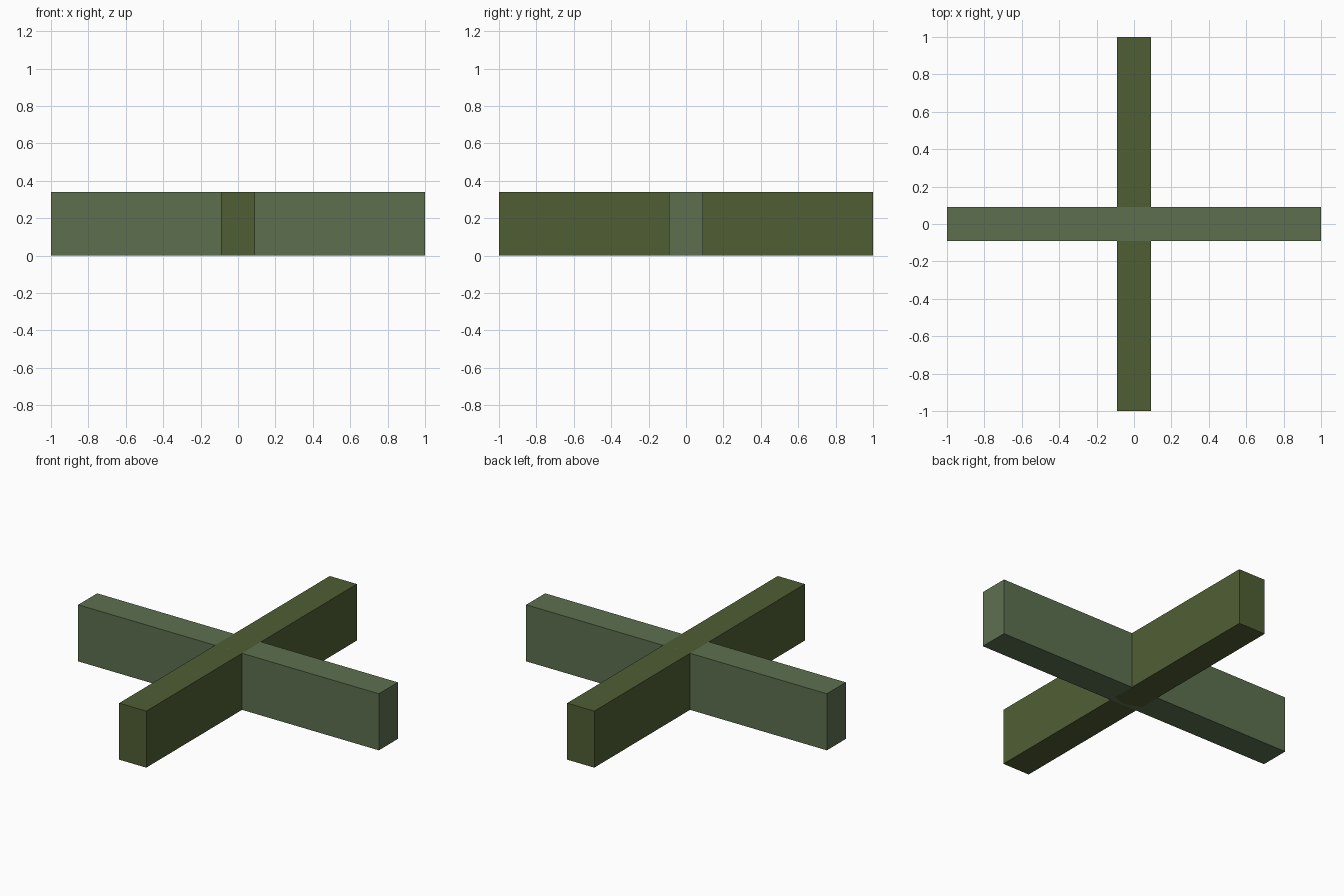
import bpy

if "Cube" in bpy.data.objects:
    bpy.data.objects.remove(bpy.data.objects["Cube"])

LENGTH, WIDTH, HEIGHT = 2.0, 0.18, 0.34


def material(name, color):
    mat = bpy.data.materials.new(name)
    mat.diffuse_color = (*color, 1)
    mat.use_nodes = True
    mat.node_tree.nodes["Principled BSDF"].inputs["Base Color"].default_value = mat.diffuse_color
    return mat


def beam(name, size_x, size_y, mat):
    bpy.ops.mesh.primitive_cube_add(size=1, location=(0, 0, HEIGHT / 2))
    obj = bpy.context.object
    obj.name = name
    obj.scale = (size_x, size_y, HEIGHT)
    bpy.ops.object.transform_apply(location=False, rotation=False, scale=True)
    obj.data.materials.append(mat)
    return obj


# Two full-length beams crossing at the centre, flush at top and bottom
beam("cross_beam", LENGTH, WIDTH, material("sage_green", (0.109, 0.162, 0.078)))
beam("long_beam", WIDTH, LENGTH, material("olive_green", (0.080, 0.112, 0.034)))
